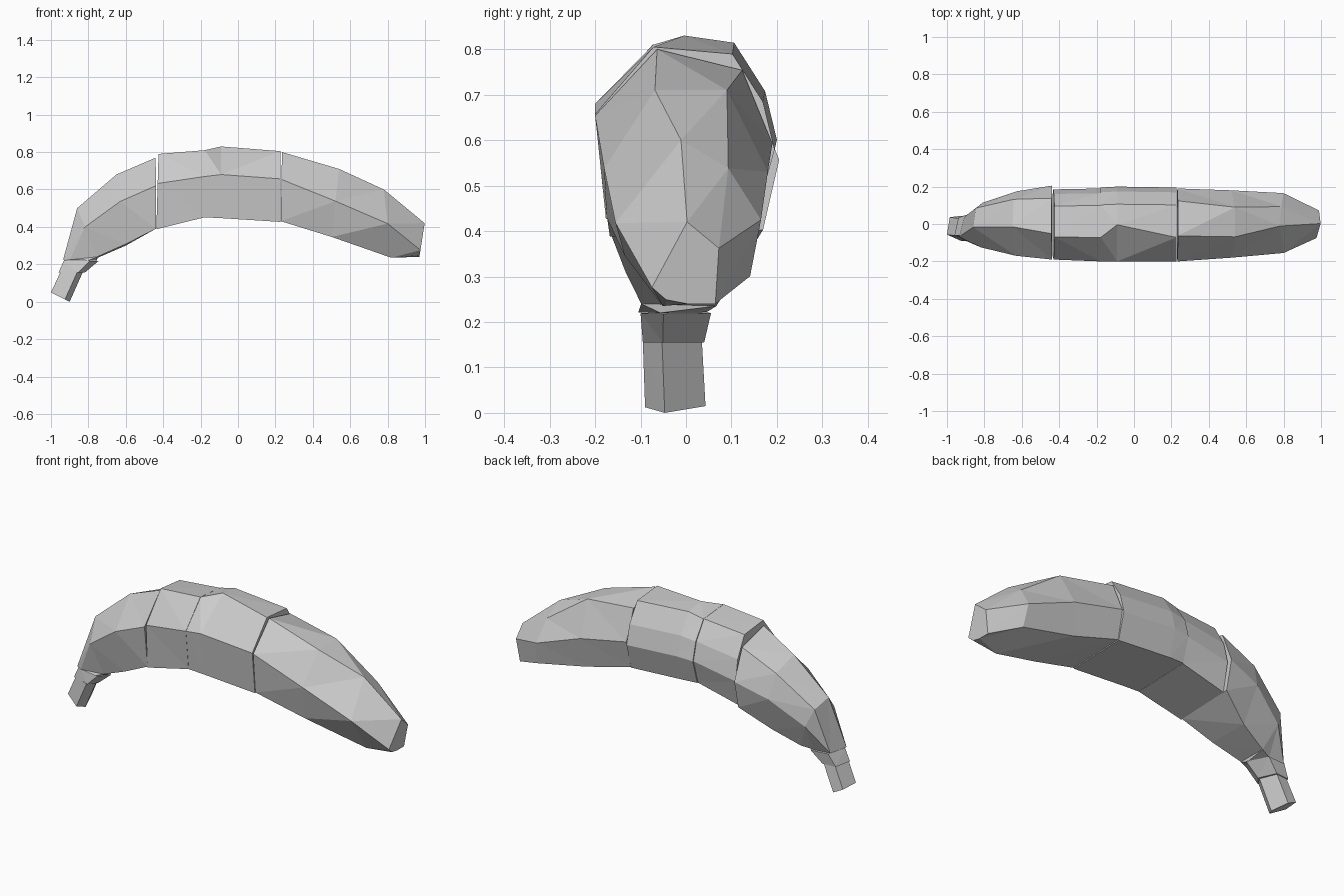
import bpy, bmesh

cube = bpy.data.objects.get("Cube")
if cube:
    bpy.data.objects.remove(cube)

grey = bpy.data.materials.new("plain grey")
grey.use_nodes = True
colour = (0.6, 0.6, 0.6, 1)
grey.diffuse_color = colour
grey.node_tree.nodes["Principled BSDF"].inputs["Base Color"].default_value = colour

# Cross-sections: (sideways -1..1, height 0..1 from inner to outer curve)
FRUIT = [(-.3, 1), (.66, .88), (1, .46), (.82, .07), (-.87, .04), (-1, .62)]
SLICE = [(-.35, 1), (.53, .96), (.87, .69), (1, .42), (.8, .06), (-.88, .03), (-1, .62)]
CREST = [(-.02, 1)] + SLICE[1:]
SHOULDER = [(-.38, 1), (.5, 1), (1, .52), (.8, .08), (-.75, .03), (-1, .54)]
TAPER = [(-.1, 1), (.55, .83), (1, .52), (.85, .18), (-.35, 0), (-1, .5)]
NECK = [(-.1, 1), (.75, .87), (1, .52), (.6, 0), (-.78, .02), (-1, .62)]
TIP = [(0, 1), (.9, .68), (.8, 0), (0, 0), (-.6, .05), (-1, .2)]
STALK = [(-.5, 1), (.9, .85), (1, .3), (-.35, 0), (-1, .25)]


def loft(name, rings):
    """Each ring: section, outer x z, inner x z, front y, back y."""
    bm = bmesh.new()
    loops = []
    for section, ox, oz, ix, iz, y0, y1 in rings:
        mid, half = (y0 + y1) / 2, (y1 - y0) / 2
        loops.append([bm.verts.new((ix + (ox - ix) * t, mid + half * u, iz + (oz - iz) * t))
                      for u, t in section])
    for a, b in zip(loops, loops[1:]):
        n = len(a)
        for i in range(n):
            j = (i + 1) % n
            bm.faces.new((a[i], a[j], b[j], b[i]))
    bm.faces.new(loops[0])
    bm.faces.new(loops[-1])
    bmesh.ops.recalc_face_normals(bm, faces=bm.faces)
    bmesh.ops.triangulate(bm, faces=bm.faces, quad_method='SHORT_EDGE')
    mesh = bpy.data.meshes.new(name)
    bm.to_mesh(mesh)
    bm.free()
    mesh.materials.append(grey)
    obj = bpy.data.objects.new(name, mesh)
    bpy.context.collection.objects.link(obj)


# Long blossom end
loft("long_end", [
    (FRUIT, .235, .80, .229, .415, -.20, .19),
    (SHOULDER, .54, .71, .50, .335, -.18, .18),
    (TAPER, .78, .60, .82, .235, -.155, .165),
    (TIP, .998, .42, .97, .24, -.075, .08)])

# Middle slices
loft("wide_slice", [
    (SLICE, -.178, .81, -.178, .44, -.20, .195),
    (CREST, -.09, .83, -.09, .435, -.20, .20),
    (SLICE, .227, .805, .227, .415, -.20, .195)])
loft("narrow_slice", [
    (SLICE, -.425, .79, -.437, .375, -.19, .185),
    (SLICE, -.179, .81, -.179, .44, -.20, .19)])

# Tapering stalk end
loft("stalk_end", [
    (FRUIT, -.44, .77, -.438, .375, -.19, .205),
    (NECK, -.65, .68, -.60, .30, -.17, .175),
    (NECK, -.86, .50, -.75, .235, -.125, .115),
    (STALK + [(-.8, .8)], -.935, .225, -.755, .22, -.105, .045)])

# Stalk
loft("stalk_collar", [
    (STALK, -.93, .222, -.745, .218, -.10, .055),
    (STALK, -.96, .155, -.82, .155, -.095, .04)])
loft("stalk_stem", [
    (STALK, -.95, .157, -.83, .157, -.095, .035),
    (STALK, -1.0, .05, -.90, .0, -.09, .043)])
